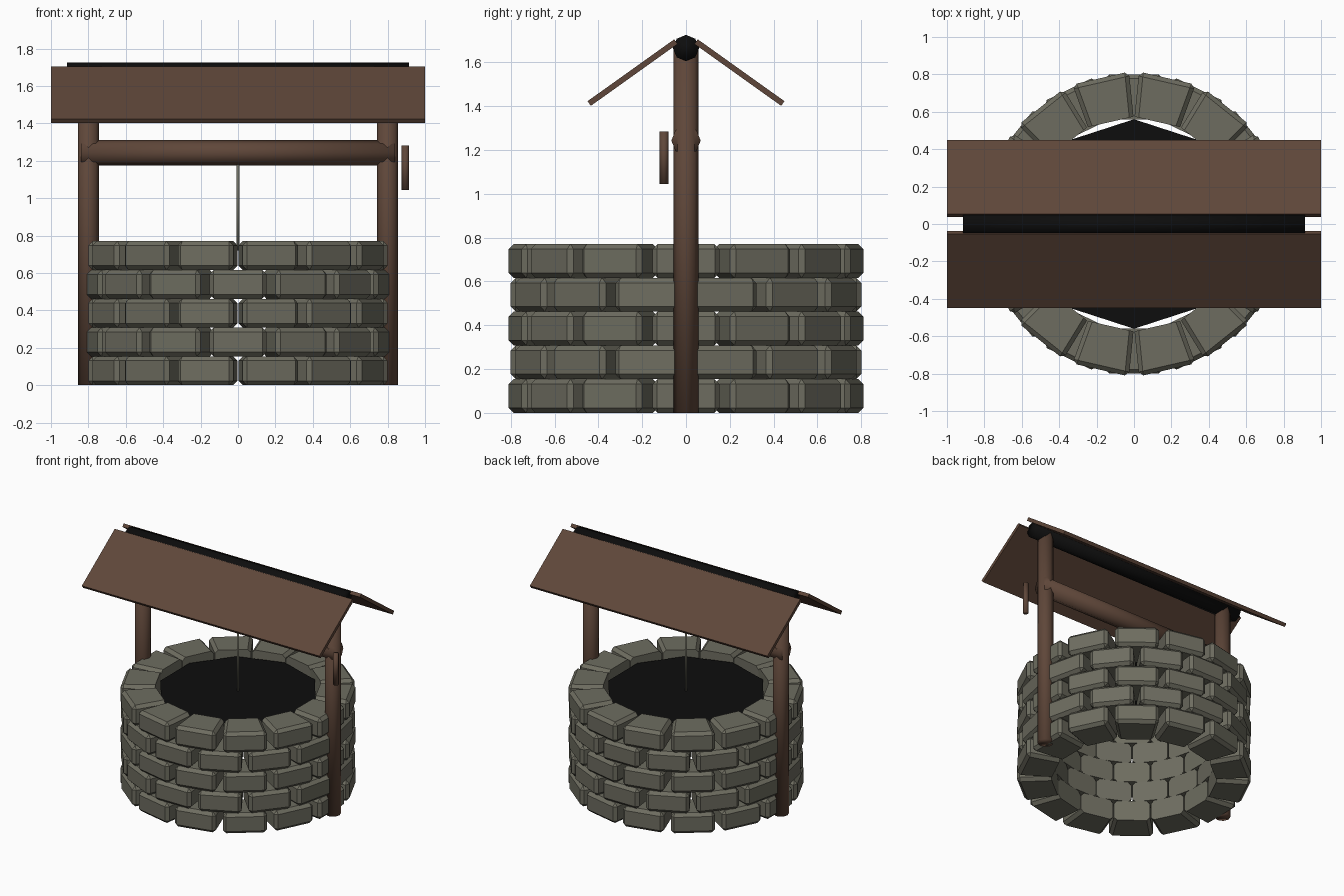
import bpy, bmesh, math
from mathutils import Matrix, Vector

cube = bpy.data.objects.get("Cube")
if cube:
    bpy.data.objects.remove(cube, do_unlink=True)


def material(name, rgb):
    m = bpy.data.materials.new(name)
    m.use_nodes = True
    m.diffuse_color = (*rgb, 1)
    bsdf = next(n for n in m.node_tree.nodes if n.type == "BSDF_PRINCIPLED")
    bsdf.inputs["Base Color"].default_value = (*rgb, 1)
    bsdf.inputs["Roughness"].default_value = 0.9
    return m


STONE = material("grey stone", (0.155, 0.152, 0.117))
WOOD = material("brown wood", (0.114, 0.062, 0.041))
BLACK = material("black", (0.004, 0.004, 0.004))


def make_object(name, bm, mat, smooth=False):
    bmesh.ops.recalc_face_normals(bm, faces=bm.faces)
    for f in bm.faces:
        f.smooth = smooth
    mesh = bpy.data.meshes.new(name)
    bm.to_mesh(mesh)
    bm.free()
    mesh.materials.append(mat)
    obj = bpy.data.objects.new(name, mesh)
    bpy.context.collection.objects.link(obj)
    return obj


def rod(name, start, end, radius, mat, sides=8, smooth=True):
    """Capped cylinder between two points, corners on the main axes."""
    start, end = Vector(start), Vector(end)
    axis = end - start
    turn = Vector((0, 0, 1)).rotation_difference(axis).to_matrix().to_4x4()
    bm = bmesh.new()
    bmesh.ops.create_cone(bm, cap_ends=True, segments=sides, radius1=radius,
                          radius2=radius, depth=axis.length,
                          matrix=Matrix.Translation((start + end) / 2) @ turn)
    return make_object(name, bm, mat, smooth)


def add_stone(bm, angle, z0, z1):
    """Chamfered wedge-shaped stone with its outer face at the given angle."""
    turn = Matrix.Rotation(angle, 3, "Z")
    ring = [(0.56, -0.125), (0.80, -0.155), (0.80, 0.155), (0.56, 0.125)]
    low, high = ([bm.verts.new(turn @ Vector((x, y, z))) for x, y in ring]
                 for z in (z0, z1))
    faces = [bm.faces.new(low[::-1]), bm.faces.new(high)]
    for i in range(4):
        j = (i + 1) % 4
        faces.append(bm.faces.new((low[i], low[j], high[j], high[i])))
    inner = {low[0], low[3], high[0], high[3]}
    edges = {e for f in faces for e in f.edges if not set(e.verts) <= inner}
    bmesh.ops.bevel(bm, geom=list(edges), offset=0.023, segments=1,
                    affect="EDGES", profile=0.5)


# Ring wall: five courses in running bond
COUNT, PITCH = 14, 0.154
step = math.tau / COUNT
for row in range(5):
    bm = bmesh.new()
    for i in range(COUNT):
        add_stone(bm, (i + 0.5 * (row % 2)) * step, row * PITCH, (row + 1) * PITCH)
    make_object(f"stone_course_{row + 1}", bm, STONE)

# Dark water surface
bm = bmesh.new()
bmesh.ops.create_circle(bm, cap_ends=True, segments=10, radius=0.56,
                        matrix=Matrix.Translation((0, 0, 0.72)))
make_object("water", bm, BLACK)

# Posts, winding beam, rope and crank handle
for side, x in (("left", 0.8), ("right", -0.8)):
    rod(f"{side}_post", (x, 0, 0), (x, 0, 1.67), 0.056, WOOD)
rod("winding_beam", (-0.84, 0, 1.243), (0.84, 0, 1.243), 0.067, WOOD)
rod("rope", (0, 0, 0.72), (0, 0, 1.24), 0.008, STONE)
rod("crank_handle", (0.895, -0.1, 1.045), (0.895, -0.1, 1.283), 0.02, WOOD)

# Ridge pole and two roof slabs
rod("ridge_pole", (-0.915, 0, 1.665), (0.915, 0, 1.665), 0.06, BLACK)
for name, side in (("front_roof", -1), ("back_roof", 1)):
    bm = bmesh.new()
    place = (Matrix.Translation((0, side * 0.244, 1.553))
             @ Matrix.Rotation(-side * math.radians(35.5), 4, "X")
             @ Matrix.Diagonal((2, 0.486, 0.026, 1)))
    bmesh.ops.create_cube(bm, size=1, matrix=place)
    make_object(name, bm, WOOD)
